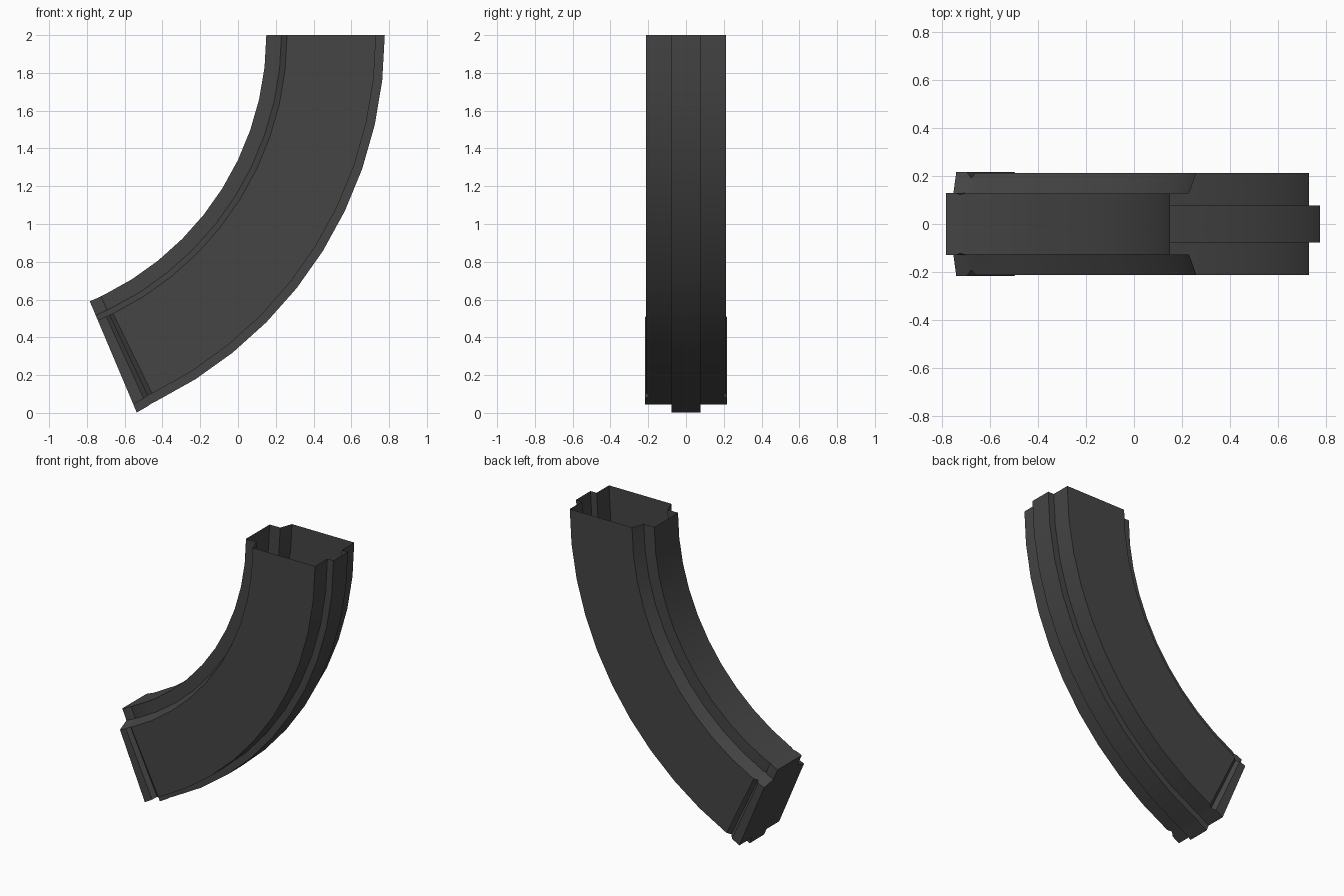
import bpy, bmesh, math

if "Cube" in bpy.data.objects:
    bpy.data.objects.remove(bpy.data.objects["Cube"])

# dark metal colour
mat = bpy.data.materials.new("dark_grey_metal")
mat.diffuse_color = (0.06, 0.06, 0.06, 1)
mat.use_nodes = True
mat.node_tree.nodes["Principled BSDF"].inputs["Base Color"].default_value = mat.diffuse_color

CX, CZ = -1.38, 2.0            # centre of the bend
R_IN, R_OUT = 1.53, 2.157      # inner and outer bend radius


def section(angle, r_in=R_IN, r_out=R_OUT, side=0.212, spine=0.128):
    """Stepped cross-section of the curved box at one angle of the bend."""
    half = [(r_in, spine), (r_in + 0.08, spine), (r_in + 0.11, side),
            (r_out - 0.046, side), (r_out - 0.046, 0.078), (r_out, 0.078)]
    ring = half + [(r, -y) for r, y in reversed(half)]
    a = math.radians(angle)
    return [(CX + r * math.cos(a), y, CZ - r * math.sin(a)) for r, y in ring]


# body stations, then a shallow groove and the slightly wider end lip
rings = [section(64.0 * i / 10) for i in range(11)]
rings.append(section(64.7, side=0.192, spine=0.122))
rings.append(section(65.4, r_out=2.162, side=0.216, spine=0.13))
rings.append(section(67.1, r_out=2.169, side=0.216, spine=0.13))

bm = bmesh.new()
loops = [[bm.verts.new(p) for p in ring] for ring in rings]
n = len(loops[0])
for a, b in zip(loops, loops[1:]):
    for i in range(n):
        j = (i + 1) % n
        bm.faces.new((a[i], a[j], b[j], b[i]))

# closed floor at the lower end, open mouth at the top
bm.faces.new(loops[-1])
bmesh.ops.recalc_face_normals(bm, faces=bm.faces[:])

# make sure the outside faces point outwards
bm.faces.ensure_lookup_table()
floor = bm.faces[-1]
if floor.normal.x > 0:
    bmesh.ops.reverse_faces(bm, faces=bm.faces[:])

mesh = bpy.data.meshes.new("curved_box_shell")
bm.to_mesh(mesh)
bm.free()
mesh.materials.append(mat)
shell = bpy.data.objects.new("curved_box_shell", mesh)
bpy.context.collection.objects.link(shell)

bpy.context.view_layer.objects.active = shell
shell.select_set(True)
bpy.ops.object.shade_smooth_by_angle(angle=math.radians(35))
